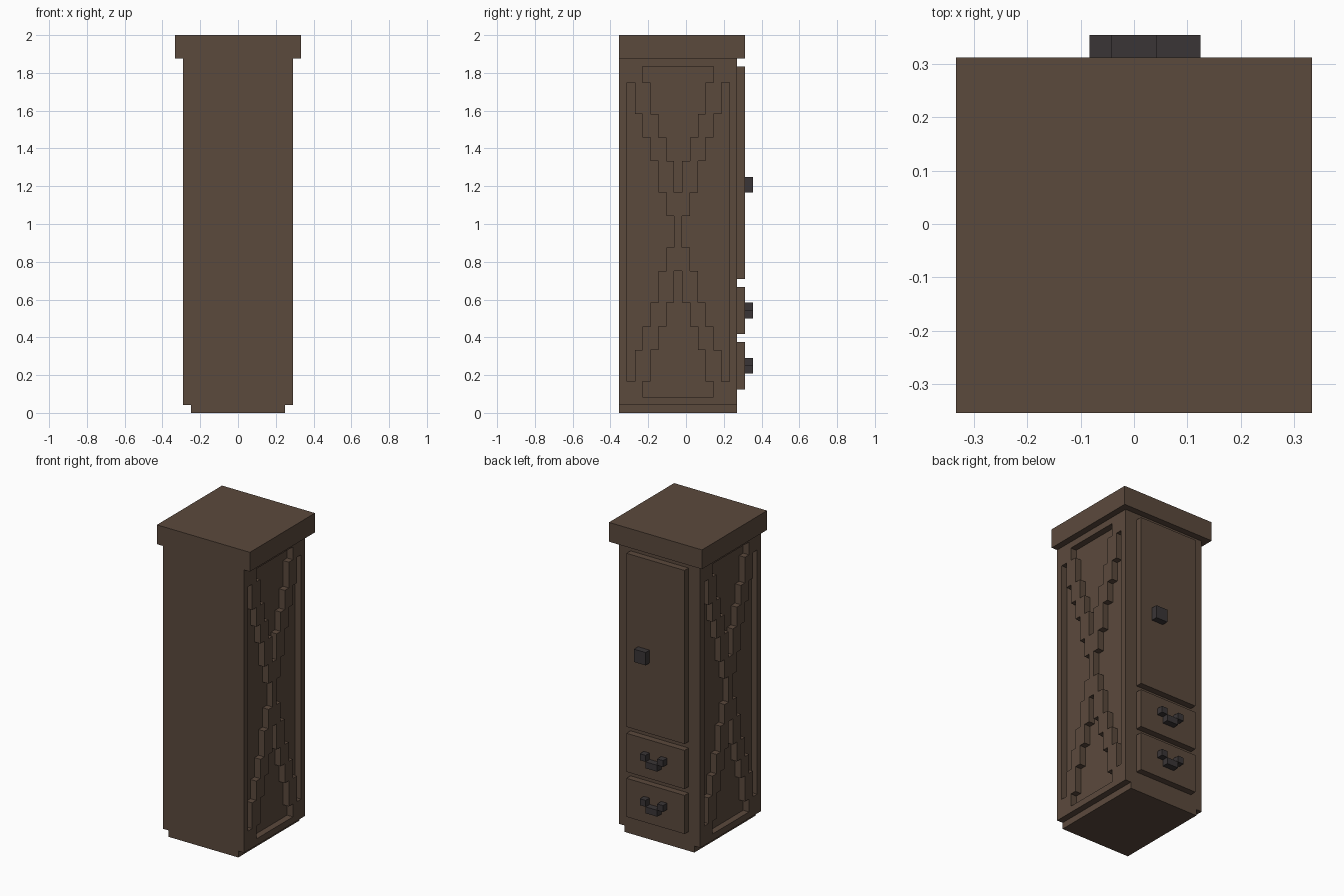
import bpy
import bmesh

U = 2 / 48          # one block unit
BACK = -8.5         # y of the flat wall, in units

if "Cube" in bpy.data.objects:
    bpy.data.objects.remove(bpy.data.objects["Cube"])


def material(name, rgb):
    mat = bpy.data.materials.new(name)
    mat.use_nodes = True
    color = (*rgb, 1)
    mat.diffuse_color = color
    bsdf = mat.node_tree.nodes["Principled BSDF"]
    bsdf.inputs["Base Color"].default_value = color
    bsdf.inputs["Roughness"].default_value = 0.9
    return mat


wood = material("dark brown wood", (0.105, 0.067, 0.046))
iron = material("dark grey iron", (0.042, 0.036, 0.037))


def finish(name, bm, mat):
    bmesh.ops.recalc_face_normals(bm, faces=bm.faces)
    mesh = bpy.data.meshes.new(name)
    bm.to_mesh(mesh)
    bm.free()
    mesh.materials.append(mat)
    obj = bpy.data.objects.new(name, mesh)
    bpy.context.collection.objects.link(obj)
    return obj


def add_box(bm, x, y, z):
    """Box from (low, high) ranges in block units."""
    verts = bmesh.ops.create_cube(bm, size=1)["verts"]
    for v in verts:
        v.co = [U * (lo + hi) / 2 + c * U * (hi - lo)
                for c, (lo, hi) in zip(v.co, (x, y, z))]


def box(name, mat, *ranges):
    bm = bmesh.new()
    for r in ranges:
        add_box(bm, *r)
    return finish(name, bm, mat)


# Carcass
depth = (BACK, 6.5)
box("base", wood, ((-6, 6), depth, (0, 1)))
body = box("body", wood, ((-7, 7), depth, (1, 45)))
box("top_slab", wood, ((-8, 8), (BACK, 7.5), (45, 48)))

# Stepped recesses that leave a crossed brace on both sides
steps = [4, 8, 11, 14, 18, 21]
side = [p for i, s in enumerate(steps) for p in ((1 + i, s), (2 + i, s))]
side += [(y, 46 - z) for y, z in reversed(side)]
end, last = [], 2
for i, s in enumerate(steps[:-1]):
    end += [(3 + i, last), (3 + i, s)]
    last = s
end += [(15 - y, z) for y, z in reversed(end)]
outlines = [side, [(15 - y, z) for y, z in side],
            end, [(y, 46 - z) for y, z in end]]

bm = bmesh.new()
for sign in (-1, 1):
    for outline in outlines:
        face = bm.faces.new([bm.verts.new((sign * 6 * U, (y + BACK) * U, z * U))
                             for y, z in outline])
        ext = bmesh.ops.extrude_face_region(bm, geom=[face], use_keep_orig=True)
        moved = [g for g in ext["geom"] if isinstance(g, bmesh.types.BMVert)]
        bmesh.ops.translate(bm, verts=moved, vec=(sign * 2 * U, 0, 0))
cutter = finish("recess_cutter", bm, wood)
cutter.hide_render = True

mod = body.modifiers.new("recesses", "BOOLEAN")
mod.operation = "DIFFERENCE"
mod.solver = "EXACT"
mod.object = cutter
bpy.context.view_layer.update()
graph = bpy.context.evaluated_depsgraph_get()
carved = bpy.data.meshes.new_from_object(body.evaluated_get(graph))
body.modifiers.clear()
body.data = carved
bpy.data.objects.remove(cutter)

# Door with knob
front = (6.5, 7.5)
pull = (7.5, 8.5)
box("door", wood, ((-5, 5), front, (17, 44)))
box("door_knob", iron, ((1, 3), pull, (28, 30)))

# Drawers with U-shaped handles
for label, z in (("lower", 3), ("upper", 10)):
    box(label + "_drawer", wood, ((-5, 5), front, (z, z + 6)))
    box(label + "_handle", iron,
        ((-2, -1), pull, (z + 3, z + 4)),
        ((1, 2), pull, (z + 3, z + 4)),
        ((-1, 1), pull, (z + 2, z + 3)))
